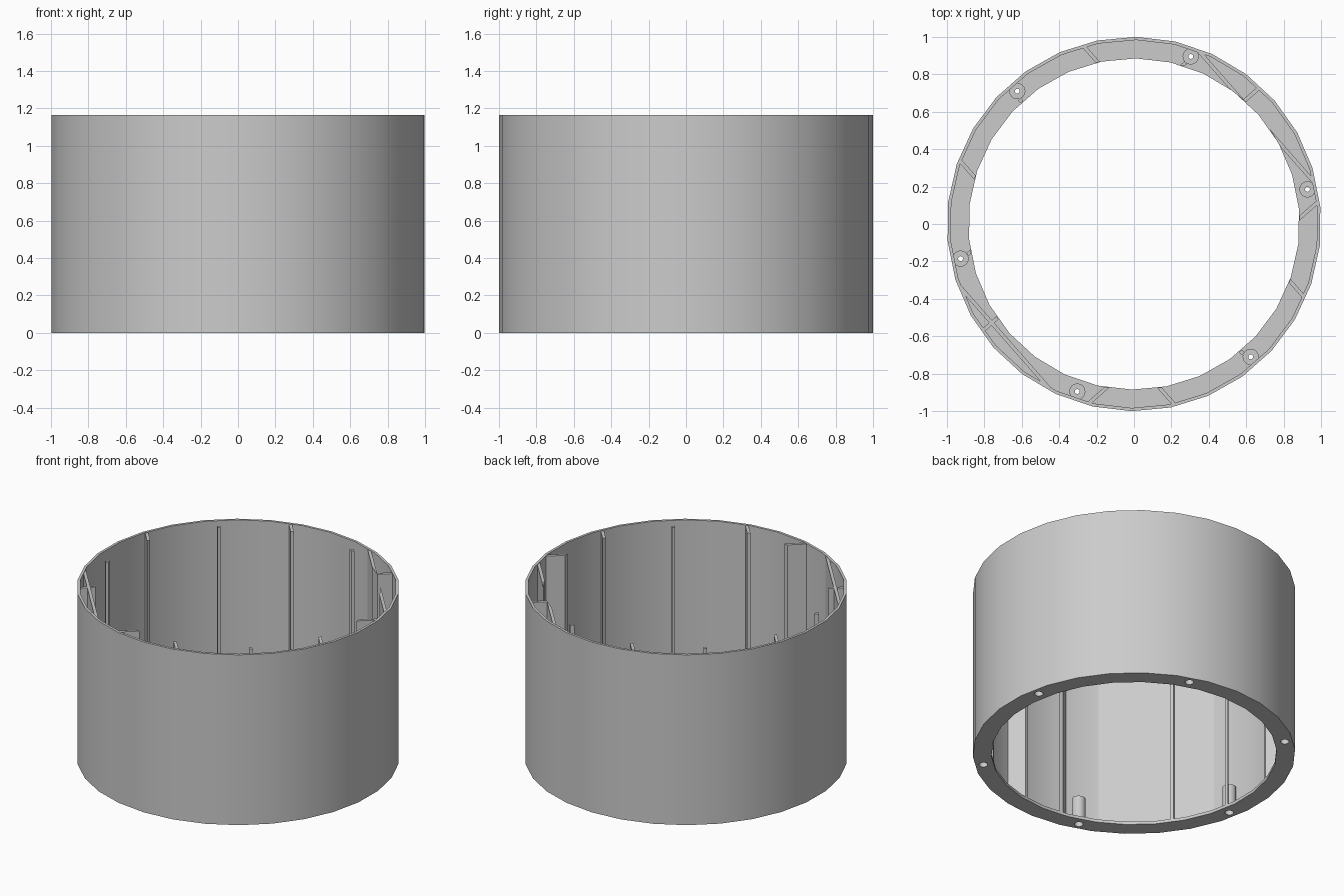
import bpy, bmesh
from math import sin, cos, tau, sqrt, radians

cube = bpy.data.objects.get("Cube")
if cube:
    bpy.data.objects.remove(cube)

HEIGHT, FLOOR = 1.165, 0.02
R_IN, R_WALL, R_RIB = 0.885, 0.983, 0.986
SIDES = 30
TURN = radians(41.3)
BOSS_R, BOSS_RING, BOSS_H = 0.043, 0.945, 0.18
BORE_R = 0.027

grey = bpy.data.materials.new("plain grey")
grey.use_nodes = True
grey.diffuse_color = (0.6, 0.6, 0.6, 1)
grey.node_tree.nodes["Principled BSDF"].inputs["Base Color"].default_value = (0.6, 0.6, 0.6, 1)


def finish(bm, name, smooth=True):
    bmesh.ops.recalc_face_normals(bm, faces=bm.faces)
    mesh = bpy.data.meshes.new(name)
    bm.to_mesh(mesh)
    bm.free()
    ob = bpy.data.objects.new(name, mesh)
    bpy.context.collection.objects.link(ob)
    mesh.materials.append(grey)
    if smooth:
        shade(ob)
    return ob


def shade(ob):
    bpy.ops.object.select_all(action='DESELECT')
    ob.select_set(True)
    bpy.context.view_layer.objects.active = ob
    bpy.ops.object.shade_smooth_by_angle(angle=radians(30))


def lathe(bm, profile, sides, cx=0, cy=0):
    """Turn a closed (radius, height) outline into a ring."""
    rings = []
    for i in range(sides):
        a = TURN + tau * i / sides
        rings.append([bm.verts.new((cx + r * cos(a), cy + r * sin(a), z)) for r, z in profile])
    n = len(profile)
    for i in range(sides):
        p, q = rings[i], rings[(i + 1) % sides]
        for k in range(n):
            m = (k + 1) % n
            bm.faces.new((p[k], q[k], q[m], p[m]))


def tube(r0, r1, z0, z1):
    return [(r0, z0), (r1, z0), (r1, z1), (r0, z1)]


# Outer wall
bm = bmesh.new()
lathe(bm, tube(R_WALL, 1, 0, HEIGHT), SIDES)
finish(bm, "outer_wall")

# Boss centres in the turned frame and in world space
local = [(BOSS_RING * cos(radians(30 + 60 * i)), BOSS_RING * sin(radians(30 + 60 * i))) for i in range(6)]
C, S = cos(TURN), sin(TURN)


def world(u, v):
    return u * C - v * S, u * S + v * C


# Bottom flange with screw holes
bm = bmesh.new()
lathe(bm, tube(R_IN, R_WALL + 0.002, 0, FLOOR), SIDES)
flange = finish(bm, "bottom_flange", smooth=False)
bm = bmesh.new()
for u, v in local:
    x, y = world(u, v)
    drill = bmesh.ops.create_cone(bm, cap_ends=True, segments=24, radius1=BORE_R, radius2=BORE_R, depth=0.2)
    bmesh.ops.translate(bm, verts=drill["verts"], vec=(x, y, 0))
cutter = finish(bm, "hole_cutter", smooth=False)
cutter.hide_render = True
mod = flange.modifiers.new("holes", 'BOOLEAN')
mod.operation, mod.solver, mod.object = 'DIFFERENCE', 'EXACT', cutter
bpy.context.view_layer.update()
cut = bpy.data.meshes.new_from_object(flange.evaluated_get(bpy.context.evaluated_depsgraph_get()))
flange.modifiers.clear()
flange.data = cut
bpy.data.objects.remove(cutter)
shade(flange)

# Screw bosses with a counterbore below and a small hole above
for i, (u, v) in enumerate(local):
    bm = bmesh.new()
    lathe(bm, [(BORE_R, 0.004), (BOSS_R, 0.004), (BOSS_R, BOSS_H), (0.013, BOSS_H),
               (0.013, 0.12), (BORE_R, 0.12)], 24, *world(u, v))
    finish(bm, f"screw_boss_{i + 1}")

# Vertical ribs: two crossing sets of plates, trimmed to the ring
THICK = 0.02


def reach(radius, offset):
    return sqrt(max(radius ** 2 - offset ** 2, 0))


def rib(bm, offset, side, along_u):
    o1, o2 = offset - THICK / 2, offset + THICK / 2
    place = (lambda s, o: world(s, o)) if along_u else (lambda s, o: world(o, s))
    ends = [(reach(R_IN, o), reach(R_RIB, o)) for o in (o1, o2)]
    # Stop short of a boss so that its screw stays reachable
    for u, v in local:
        a, b = (u, v) if along_u else (v, u)
        if a * side > 0 and abs(b - offset) < BOSS_R:
            stop = a * side - sqrt(BOSS_R ** 2 - (b - offset) ** 2)
            ends = [(s, min(e, stop)) for s, e in ends]
    if min(e - s for s, e in ends) < 0.003:
        return
    (s1, e1), (s2, e2) = ends
    corners = [place(side * s, o) for s, o in ((s1, o1), (e1, o1), (e2, o2), (s2, o2))]
    base = bm.faces.new([bm.verts.new((x, y, FLOOR / 2)) for x, y in corners])
    top = bmesh.ops.extrude_face_region(bm, geom=[base])
    verts = [g for g in top["geom"] if isinstance(g, bmesh.types.BMVert)]
    bmesh.ops.translate(bm, verts=verts, vec=(0, 0, HEIGHT - 0.004 - FLOOR / 2))


for name, offsets, along_u in (("lengthwise_ribs", (-0.56, 0.105, 0.465), True),
                               ("crosswise_ribs", (-0.92, -0.475, -0.02, 0.425, 0.87), False)):
    bm = bmesh.new()
    for offset in offsets:
        for side in (-1, 1):
            rib(bm, offset, side, along_u)
    finish(bm, name, smooth=False)
